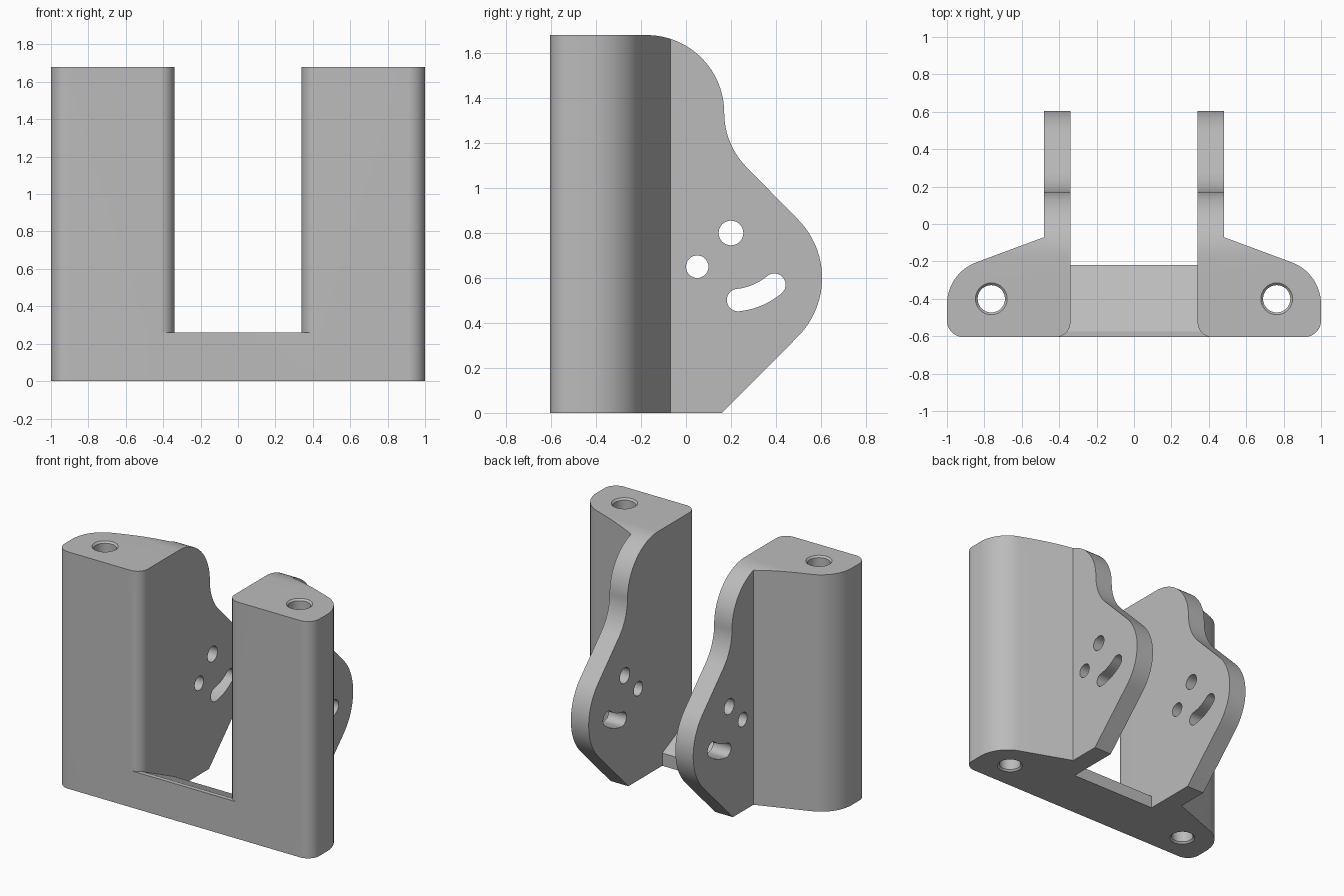
import bpy, bmesh
from math import sin, cos, radians
from mathutils import Vector

cube = bpy.data.objects.get("Cube")
if cube:
    bpy.data.objects.remove(cube, do_unlink=True)

grey = bpy.data.materials.new("light grey")
grey.use_nodes = True
grey.diffuse_color = (0.5, 0.5, 0.5, 1)
grey.node_tree.nodes["Principled BSDF"].inputs["Base Color"].default_value = (0.5, 0.5, 0.5, 1)


def arc(cx, cy, r, start, end, steps=16):
    angles = [radians(start + (end - start) * i / steps) for i in range(steps + 1)]
    return [(cx + r * cos(a), cy + r * sin(a)) for a in angles]


def prism(name, profile, low, high, axis):
    """Extrude a closed profile: (x, y) along z, or (y, z) along x."""
    bm = bmesh.new()
    place = (lambda u, v: (u, v, low)) if axis == "z" else (lambda u, v: (low, u, v))
    shift = Vector((0, 0, high - low)) if axis == "z" else Vector((high - low, 0, 0))
    face = bm.faces.new([bm.verts.new(place(u, v)) for u, v in profile])
    top = bmesh.ops.extrude_face_region(bm, geom=[face])["geom"]
    bmesh.ops.translate(bm, vec=shift, verts=[g for g in top if isinstance(g, bmesh.types.BMVert)])
    return finish(name, bm)


def finish(name, bm):
    bmesh.ops.recalc_face_normals(bm, faces=bm.faces)
    mesh = bpy.data.meshes.new(name)
    bm.to_mesh(mesh)
    bm.free()
    mesh.materials.append(grey)
    obj = bpy.data.objects.new(name, mesh)
    bpy.context.collection.objects.link(obj)
    return obj


def apply(obj, mod):
    bpy.context.view_layer.objects.active = obj
    bpy.ops.object.modifier_apply(modifier=mod.name)


def combine(obj, tool, operation):
    mod = obj.modifiers.new(operation, "BOOLEAN")
    mod.operation, mod.solver, mod.object = operation, "EXACT", tool
    apply(obj, mod)
    bpy.data.objects.remove(tool, do_unlink=True)


HEIGHT, FRONT, INNER = 1.68, -0.605, 0.34

# Post and rear plate, extruded upwards as one plan outline
plan = arc(0.42, FRONT + 0.08, 0.08, 180, 270)
plan += arc(0.91, FRONT + 0.09, 0.09, 270, 360)
plan += arc(0.76, -0.43, 0.24, 0, 70)
plan += [(0.48, -0.07), (0.48, 0.8), (INNER, 0.8)]
bracket = prism("bracket", plan, 0, HEIGHT, "z")

# Trim to the curved side outline
side = [(-0.8, -0.1), (0.06, -0.1), (0.16, 0)]
side += arc(0.235, 0.6, 0.37, -45, 45, 24)
side += arc(0.515, 1.335, 0.345, 225, 180)
side += arc(-0.175, 1.335, 0.345, 0, 90, 24)
side += [(-0.8, HEIGHT)]
combine(bracket, prism("side_outline", side, 0.2, 1.2, "x"), "INTERSECT")

# Two pivot holes and the curved slot through the plate
slot = arc(0.2, 0.8, 0.35, -84, -50)
slot += arc(0.2 + 0.3 * cos(radians(50)), 0.8 - 0.3 * sin(radians(50)), 0.05, -50, 130)
slot += arc(0.2, 0.8, 0.25, -50, -84)[1:]
slot += arc(0.2 + 0.3 * cos(radians(84)), 0.8 - 0.3 * sin(radians(84)), 0.05, 96, 276)[1:-1]
circles = [arc(0.2, 0.8, 0.055, 0, 360, 32)[:-1], arc(0.05, 0.65, 0.05, 0, 360, 32)[:-1]]
for outline in circles + [slot]:
    combine(bracket, prism("plate_cutter", outline, 0.2, 0.6, "x"), "DIFFERENCE")

# Vertical bolt hole with a chamfer at each end
bm = bmesh.new()
rings = []
for r, z in [(0.105, -0.02), (0.073, 0.012), (0.073, HEIGHT - 0.012), (0.105, HEIGHT + 0.02)]:
    rings.append([bm.verts.new((x, y, z)) for x, y in arc(0.763, -0.4, r, 0, 360, 32)[:-1]])
for a, b in zip(rings, rings[1:]):
    for i in range(32):
        j = (i + 1) % 32
        bm.faces.new((a[i], a[j], b[j], b[i]))
bm.faces.new(rings[0])
bm.faces.new(rings[-1])
combine(bracket, finish("bolt_cutter", bm), "DIFFERENCE")

# Mirror to the other side
mirror = bracket.modifiers.new("mirror", "MIRROR")
mirror.use_mirror_merge = False
apply(bracket, mirror)

# Sloped bridge joining the two posts
bridge = [(FRONT, 0), (-0.22, 0), (-0.22, 0.09), (-0.575, 0.26), (FRONT, 0.26)]
combine(bracket, prism("bridge", bridge, -0.44, 0.44, "x"), "UNION")

bpy.ops.object.select_all(action="DESELECT")
bracket.select_set(True)
bpy.context.view_layer.objects.active = bracket
bpy.ops.object.shade_smooth_by_angle(angle=radians(25))
